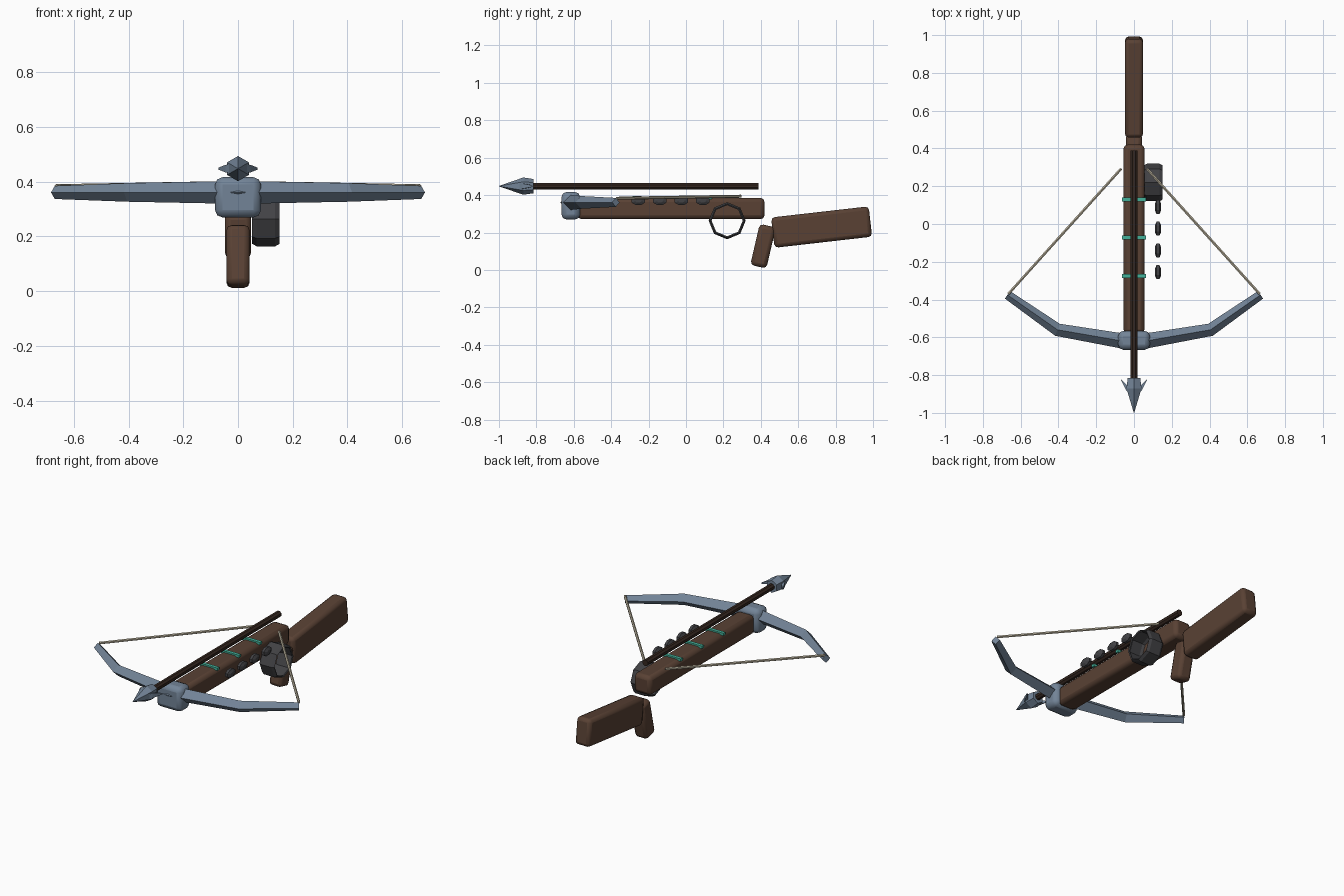
import bpy, bmesh
from math import radians, sin, cos, pi
from mathutils import Vector

if "Cube" in bpy.data.objects:
    bpy.data.objects.remove(bpy.data.objects["Cube"])


def material(name, rgb):
    m = bpy.data.materials.new(name)
    m.diffuse_color = (*rgb, 1)
    m.use_nodes = True
    m.node_tree.nodes["Principled BSDF"].inputs["Base Color"].default_value = m.diffuse_color
    return m


WOOD = material("wood", (0.10, 0.053, 0.034))
DARK_WOOD = material("dark_wood", (0.035, 0.02, 0.014))
STEEL = material("steel", (0.17, 0.23, 0.31))
IRON = material("iron", (0.055, 0.055, 0.06))
CORD = material("cord", (0.50, 0.45, 0.34))
TEAL = material("teal", (0.06, 0.45, 0.33))


def make(name, verts, faces, mat):
    me = bpy.data.meshes.new(name)
    me.from_pydata(verts, [], faces)
    bm = bmesh.new()
    bm.from_mesh(me)
    bmesh.ops.recalc_face_normals(bm, faces=bm.faces)
    bm.to_mesh(me)
    bm.free()
    me.materials.append(mat)
    ob = bpy.data.objects.new(name, me)
    bpy.context.collection.objects.link(ob)
    return ob


def block(name, loc, size, mat, bevel=0.0, tilt=0.0, segments=2):
    x, y, z = (s / 2 for s in size)
    verts = [(a, b, c) for a in (-x, x) for b in (-y, y) for c in (-z, z)]
    faces = [(0, 1, 3, 2), (4, 6, 7, 5), (0, 4, 5, 1),
             (2, 3, 7, 6), (0, 2, 6, 4), (1, 5, 7, 3)]
    ob = make(name, verts, faces, mat)
    ob.location = loc
    ob.rotation_euler.x = radians(tilt)
    if bevel:
        mod = ob.modifiers.new("bevel", 'BEVEL')
        mod.width = bevel
        mod.segments = segments
    return ob


def tube(name, points, radii, sides, mat, side_dir, phase=0.0, caps=True):
    """Sweep a polygon along points; ring planes follow the mean direction."""
    pts = [Vector(p) for p in points]
    verts, faces = [], []
    for i, (p, r) in enumerate(zip(pts, radii)):
        d = (pts[min(i + 1, len(pts) - 1)] - pts[max(i - 1, 0)]).normalized()
        u = Vector(side_dir)
        u = (u - d * u.dot(d)).normalized()
        v = d.cross(u)
        for k in range(sides):
            a = 2 * pi * k / sides + phase
            verts.append(p + (u * cos(a) + v * sin(a)) * r)
    for i in range(len(pts) - 1):
        for k in range(sides):
            a, b = i * sides + k, i * sides + (k + 1) % sides
            faces.append((a, b, b + sides, a + sides))
    if caps:
        faces.append(tuple(range(sides)))
        faces.append(tuple(range(len(verts) - sides, len(verts))))
    return make(name, verts, faces, mat)


UP = (0, 0, 1)

# Wooden stock: tiller, grip and shoulder butt
block("tiller", (0, -0.08, 0.328), (0.112, 1.0, 0.114), WOOD, 0.022)
block("grip", (0, 0.412, 0.127), (0.085, 0.088, 0.225), WOOD, 0.02, -13)
block("butt", (0, 0.725, 0.229), (0.096, 0.525, 0.163), WOOD, 0.02, 6.5)

# Steel bow: centre block and one diamond-section bow through it
block("bow_mount", (0, -0.616, 0.343), (0.168, 0.1, 0.147), STEEL, 0.027)
bow_path = [(-0.67, -0.375, 0.361), (-0.405, -0.56, 0.361), (0, -0.63, 0.361),
            (0.405, -0.56, 0.361), (0.67, -0.375, 0.361)]
tube("bow", bow_path, [0.024, 0.034, 0.042, 0.034, 0.024], 4, STEEL, UP)

# Drawn string, one half per side
for s, side in ((-1, "left"), (1, "right")):
    tube("string_" + side, [(s * 0.665, -0.37, 0.383), (s * 0.068, 0.293, 0.394)],
         [0.008, 0.008], 6, CORD, UP)

# Bolt: shaft, hexagonal head and two barbs
tube("bolt_shaft", [(0, -0.83, 0.448), (0, 0.388, 0.448)], [0.019] * 2, 8,
     DARK_WOOD, UP, pi / 8)
tube("bolt_head", [(0, -1.0, 0.448), (0, -0.87, 0.448), (0, -0.815, 0.448)],
     [0.001, 0.046, 0.038], 6, STEEL, UP)
for s, side in ((-1, "left"), (1, "right")):
    outline = [(0.02, -0.91), (0.045, -0.875), (0.071, -0.82), (0.035, -0.855), (0.02, -0.84)]
    half = [0.016, 0.014, 0.004, 0.012, 0.014]
    n = len(outline)
    verts = [(s * x, y, 0.448 + e * h) for e in (-1, 1) for (x, y), h in zip(outline, half)]
    faces = [tuple(range(n)), tuple(range(n, 2 * n))]
    faces += [(i, (i + 1) % n, (i + 1) % n + n, i + n) for i in range(n)]
    make("barb_" + side, verts, faces, STEEL)

# Teal inlay bands across the tiller
for i, y in enumerate((0.13, -0.072, -0.275)):
    block(f"band_{i}", (0, y, 0.386), (0.125, 0.02, 0.016), TEAL)

# Open octagonal drum on the right side
drum = tube("drum", [(0.052, 0.22, 0.263), (0.068, 0.22, 0.263),
                     (0.136, 0.22, 0.263), (0.152, 0.22, 0.263)],
            [0.09, 0.099, 0.099, 0.09], 8, IRON, UP, caps=False)
shell = drum.modifiers.new("shell", 'SOLIDIFY')
shell.thickness = 0.008
shell.offset = -1

# Row of flat iron beads leading forward from the drum
for i in range(4):
    y = 0.09 - 0.115 * i
    bead = tube(f"bead_{i}", [(-0.017, 0, 0), (-0.008, 0, 0), (0.008, 0, 0), (0.017, 0, 0)],
                [0.018, 0.04, 0.04, 0.018], 8, IRON, UP, pi / 8)
    bead.location = (0.127, y, 0.371)
    bead.scale.z = 0.65

# Soften the rounded wooden and steel blocks
bpy.ops.object.select_all(action='DESELECT')
for name in ("tiller", "grip", "butt", "bow_mount", "bolt_shaft"):
    ob = bpy.data.objects[name]
    ob.select_set(True)
    bpy.context.view_layer.objects.active = ob
bpy.ops.object.shade_smooth_by_angle(angle=radians(35))
